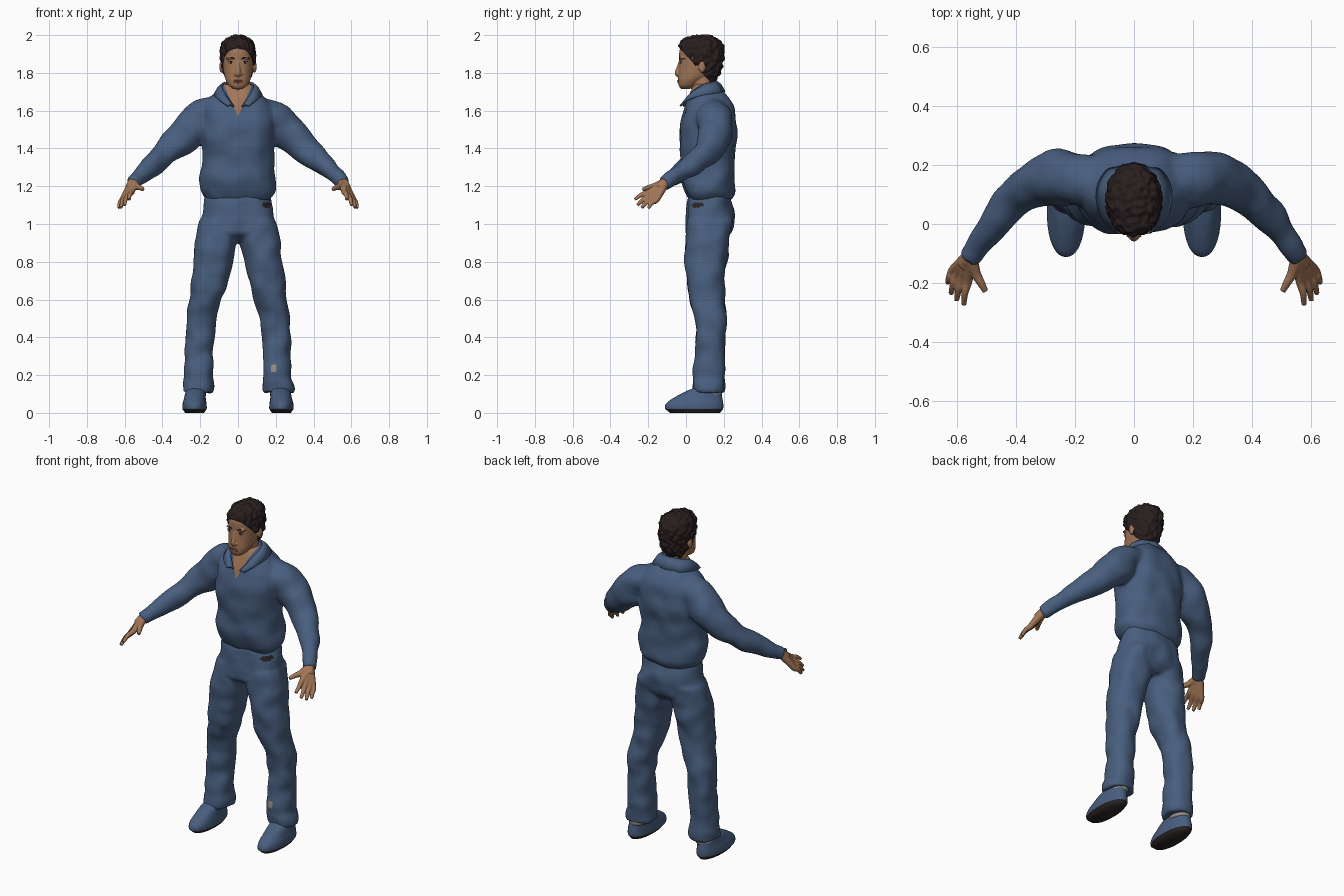
import bpy, bmesh, math
from mathutils import Vector, Matrix, noise

default = bpy.data.objects.get("Cube")
if default:
    bpy.data.objects.remove(default, do_unlink=True)


def material(name, r, g, b):
    m = bpy.data.materials.new(name)
    m.use_nodes = True
    m.diffuse_color = (r, g, b, 1)
    node = next(n for n in m.node_tree.nodes if n.type == 'BSDF_PRINCIPLED')
    node.inputs["Base Color"].default_value = (r, g, b, 1)
    node.inputs["Roughness"].default_value = 0.8
    return m


cloth = material("blue cloth", .065, .112, .21)
skin = material("skin", .36, .18, .095)
hair_mat = material("dark hair", .022, .013, .013)
sole_mat = material("dark sole", .025, .018, .018)
grey = material("grey fabric", .3, .27, .24)
lip_mat = material("lips", .27, .1, .07)
white = material("eye white", .5, .45, .4)


def spline(keys, steps=5):
    """Smooth curve through tuples of any length."""
    out = []
    for i in range(len(keys) - 1):
        quad = [keys[max(0, min(len(keys) - 1, i + k))] for k in (-1, 0, 1, 2)]
        for s in range(steps):
            t = s / steps
            out.append([b + t * (c - a + t * (2 * a - 5 * b + 4 * c - d + t * (3 * (b - c) + d - a))) / 2
                        if i else b + (c - b) * t for a, b, c, d in zip(*quad)])
    return out + [list(keys[-1])]


def bridge(bm, rings):
    loops = [[bm.verts.new(p) for p in ring] for ring in rings]
    for a, b in zip(loops, loops[1:]):
        for i in range(len(a)):
            bm.faces.new((a[i - 1], a[i], b[i], b[i - 1]))
    bm.faces.new(loops[0][::-1])
    bm.faces.new(loops[-1])


def loft(bm, keys, side=1, power=2.0, count=40):
    """Level rings; each key is z, centre x, half width, front y, back y."""
    rings = []
    for z, cx, w, f, b in spline(keys):
        ring = []
        for i in range(count):
            a = math.tau * i / count
            c, s = (math.copysign(abs(v) ** (2 / power), v) for v in (math.cos(a), math.sin(a)))
            ring.append((side * (cx + w * c), (f + b) / 2 + (b - f) / 2 * s, z))
        rings.append(ring)
    bridge(bm, rings)


def limb(bm, keys, side=1, count=20):
    """Round tube; each key is x, y, z, radius."""
    pts = spline(keys)
    rings = []
    for i, (x, y, z, r) in enumerate(pts):
        d = Vector(pts[min(i + 1, len(pts) - 1)][:3]) - Vector(pts[max(i - 1, 0)][:3])
        u = d.orthogonal().normalized() if i == 0 else (u - d * u.dot(d) / d.dot(d)).normalized()
        v = d.normalized().cross(u)
        ring = []
        for k in range(count):
            a = math.tau * k / count
            p = Vector((x, y, z)) + (u * math.cos(a) + v * math.sin(a)) * r
            ring.append((side * p.x, p.y, p.z))
        rings.append(ring)
    bridge(bm, rings)


def ball(bm, loc, size):
    bmesh.ops.create_uvsphere(bm, u_segments=20, v_segments=12, radius=1,
                              matrix=Matrix.Translation(loc) @ Matrix.Diagonal((*size, 1)))


def finish(name, bm, mats, voxel=0, smooth=4, ripple=0, freq=10, edit=None, rule=None):
    """Turn a bmesh into an object, fusing, rippling, cutting and colouring it."""
    bmesh.ops.recalc_face_normals(bm, faces=bm.faces)
    me = bpy.data.meshes.new(name)
    bm.to_mesh(me)
    ob = bpy.data.objects.new(name, me)
    bpy.context.collection.objects.link(ob)
    if voxel:
        mod = ob.modifiers.new("fuse", 'REMESH')
        mod.mode, mod.voxel_size = 'VOXEL', voxel
        mod = ob.modifiers.new("soften", 'SMOOTH')
        mod.factor, mod.iterations = .5, smooth
        bpy.context.view_layer.update()
        me = bpy.data.meshes.new_from_object(ob.evaluated_get(bpy.context.evaluated_depsgraph_get()))
        ob.modifiers.clear()
        ob.data = me
    bm.clear()
    bm.from_mesh(me)
    bm.normal_update()
    if ripple:
        moves = [v.normal * ripple * noise.noise(v.co * freq) for v in bm.verts]
        for v, m in zip(bm.verts, moves):
            v.co += m
    if edit:
        edit(bm)
    me.materials.clear()
    for m in mats:
        me.materials.append(m)
    bm.normal_update()
    for f in bm.faces:
        f.smooth = True
        f.material_index = rule(f.calc_center_median(), f.normal) if rule else 0
    bm.to_mesh(me)
    bm.free()
    return ob


# Shirt: torso and sleeves fused, with a V opening cut in the front
NECK_Z, NECK_SLOPE = 1.57, .45


def cut_opening(bm):
    for s in (1, -1):
        bmesh.ops.bisect_plane(bm, geom=bm.verts[:] + bm.edges[:] + bm.faces[:],
                               plane_co=(0, 0, NECK_Z), plane_no=(1, 0, s * NECK_SLOPE))


bm = bmesh.new()
loft(bm, [(1.13, 0, .17, .015, .235), (1.16, 0, .195, -.005, .255), (1.22, 0, .2, -.02, .26),
          (1.35, 0, .187, -.03, .257), (1.5, 0, .195, -.035, .272), (1.6, 0, .19, -.012, .26),
          (1.66, 0, .16, .01, .232), (1.71, 0, .1, .03, .19), (1.74, 0, .078, .045, .165)], power=2.4)
for s in (1, -1):
    limb(bm, [(.08, .14, 1.6, .085), (.19, .15, 1.567, .093), (.265, .155, 1.485, .095),
              (.375, .11, 1.385, .071), (.48, 0, 1.29, .053), (.56, -.115, 1.218, .036)], s)
finish("shirt", bm, [cloth, skin], voxel=.011, ripple=.012, edit=cut_opening,
       rule=lambda c, n: int(c.y < .09 and abs(c.x) < NECK_SLOPE * (c.z - NECK_Z)))

# Collar: two mirrored folded flaps
bm = bmesh.new()
top = spline([(0, .16, 1.755), (.06, .14, 1.75), (.085, .09, 1.735), (.068, .03, 1.69), (.022, -.012, 1.62)])
low = spline([(0, .205, 1.7), (.085, .185, 1.695), (.125, .11, 1.685), (.105, .015, 1.66), (.055, -.03, 1.625)])
for s in (1, -1):
    rows = [[bm.verts.new((s * p[0], p[1], p[2])) for p in
             (a, [(i + j) / 2 + k for i, j, k in zip(a, b, (0, 0, .01))], b)] for a, b in zip(top, low)]
    for p, q in zip(rows, rows[1:]):
        for i in range(2):
            bm.faces.new((p[i], p[i + 1], q[i + 1], q[i]))
bmesh.ops.remove_doubles(bm, verts=bm.verts, dist=.001)
collar = finish("collar", bm, [cloth])
mod = collar.modifiers.new("thickness", 'SOLIDIFY')
mod.thickness, mod.offset = .01, 0

# Trousers: hips and legs fused, with a hip mark and a worn shin patch on the left
bm = bmesh.new()
loft(bm, [(1.16, 0, .165, .025, .235), (1.08, 0, .183, .0, .252), (1, 0, .2, -.004, .252),
          (.95, 0, .2, .0, .24), (.91, 0, .14, .05, .2)], power=2.3)
for s in (1, -1):
    loft(bm, [(1.02, .1, .1, .01, .24), (.92, .112, .11, -.004, .23), (.8, .134, .102, -.002, .213),
              (.68, .151, .095, .003, .203), (.58, .176, .085, .028, .207), (.5, .195, .081, .05, .212),
              (.35, .206, .076, .05, .207), (.2, .208, .075, .042, .203), (.16, .213, .083, .036, .205),
              (.11, .214, .083, .036, .203)], s, power=2.2)


def patch(c, n):
    if c.y < .1 and math.hypot((c.x - .15) / .026, (c.z - 1.1) / .012) < 1:
        return 1
    return 2 if c.y < .1 and math.hypot((c.x - .19) / .016, (c.z - .235) / .024) < 1 else 0


finish("trousers", bm, [cloth, sole_mat, grey], voxel=.01, ripple=.012, freq=11, rule=patch)

# Shoes and socks
for s, label in ((1, "left"), (-1, "right")):
    bm = bmesh.new()
    loft(bm, [(0, .23, .05, -.085, .18), (.02, .23, .064, -.11, .196), (.05, .23, .063, -.105, .197),
              (.08, .228, .057, -.065, .192), (.11, .225, .053, -.01, .187), (.135, .22, .045, .05, .175)],
         s, power=2.2)
    finish(label + "_shoe", bm, [cloth, sole_mat], rule=lambda c, n: int(c.z < .021))
    bm = bmesh.new()
    loft(bm, [(.09, .222, .052, .06, .19), (.12, .222, .053, .06, .192), (.15, .22, .05, .06, .19)], s)
    finish(label + "_sock", bm, [grey])

# Hands: each finger runs from the wrist, so together they make the palm
wrist, start = (.556, -.108, 1.222, .025), Vector((.562, -.188, 1.172))
end = Vector((.61, -.153, 1.132))
tips = [(.576, -.272, 1.13), (.601, -.258, 1.1), (.62, -.235, 1.086), (.631, -.2, 1.084)]
for s, label in ((1, "left"), (-1, "right")):
    bm = bmesh.new()
    limb(bm, [(.53, -.07, 1.245, .022), wrist, (.575, -.14, 1.19, .024)], s)
    for i, tip in enumerate(tips):
        knuckle = start.lerp(end, i / 3)
        middle = knuckle.lerp(Vector(tip), .5) + Vector((.004, -.003, .005))
        limb(bm, [wrist, (*knuckle, .0165), (*middle, .0125), (*tip, .009)], s, 12)
    limb(bm, [wrist, (.537, -.165, 1.2, .018), (.518, -.2, 1.192, .014), (.503, -.228, 1.183, .01)], s, 12)
    finish(label + "_hand", bm, [skin], voxel=.004, smooth=2)

# Head: skull, neck, nose and ears fused
bm = bmesh.new()
loft(bm, [(1.715, 0, .025, -.028, .02), (1.73, 0, .047, -.038, .05), (1.76, 0, .064, -.042, .09),
          (1.79, 0, .073, -.041, .14), (1.83, 0, .079, -.038, .17), (1.87, 0, .082, -.036, .18),
          (1.92, 0, .08, -.034, .185), (1.96, 0, .068, -.012, .165), (1.98, 0, .045, .02, .13)], power=2.2)
limb(bm, [(0, .11, 1.62, .068), (0, .095, 1.7, .064), (0, .085, 1.78, .06)])
limb(bm, [(0, -.03, 1.86, .009), (0, -.04, 1.825, .011), (0, -.046, 1.797, .014), (0, -.036, 1.785, .01)])
for s in (1, -1):
    ball(bm, (s * .014, -.04, 1.792), (.009, .01, .008))
    ball(bm, (s * .036, -.022, 1.877), (.026, .014, .007))
    ball(bm, (s * .087, .085, 1.832), (.012, .02, .031))
head = finish("head", bm, [skin], voxel=.004, smooth=4)
bpy.context.view_layer.update()


def face_point(x, z):
    return head.ray_cast((x, -1, z), (0, 1, 0))[1]


# Eyes, brows and mouth sit on the face
for s, label in ((1, "left"), (-1, "right")):
    spot = face_point(s * .037, 1.856)
    for part, mat, size, out in (("eye", white, (.014, .004, .006), 0), ("iris", hair_mat, (.006, .003, .006), .003),
                                 ("upper_lash", hair_mat, (.016, .004, .002), .001)):
        bm = bmesh.new()
        lift = .006 if part == "upper_lash" else 0
        ball(bm, spot + Vector((0, -out, lift)), size)
        finish(label + "_" + part, bm, [mat])
    bm = bmesh.new()
    limb(bm, [(*face_point(s * x, z), r) for x, z, r in
              ((.018, 1.874, .003), (.036, 1.881, .004), (.06, 1.874, .002))], 1, 8)
    finish(label + "_brow", bm, [hair_mat])
bm = bmesh.new()
for z, h in ((1.759, .004), (1.751, .006)):
    ball(bm, face_point(0, z), (.025, .005, h))
finish("lips", bm, [lip_mat])


# Hair: choppy cap trimmed along a slanted hairline
def trim(bm):
    bmesh.ops.bisect_plane(bm, geom=bm.verts[:] + bm.edges[:] + bm.faces[:], plane_co=(0, -.04, 1.938),
                           plane_no=(0, 1.1, 1), clear_inner=True)
    bmesh.ops.holes_fill(bm, edges=[e for e in bm.edges if e.is_boundary])


bm = bmesh.new()
loft(bm, [(1.75, 0, .06, .05, .15), (1.79, 0, .076, 0, .178), (1.83, 0, .086, -.03, .192),
          (1.88, 0, .093, -.04, .2), (1.93, 0, .091, -.042, .203), (1.965, 0, .078, -.028, .187),
          (1.99, 0, .05, .015, .15), (2, 0, .02, .06, .11)], power=2.1, count=64)
finish("hair", bm, [hair_mat], voxel=.005, smooth=1, ripple=.012, freq=45, edit=trim)
